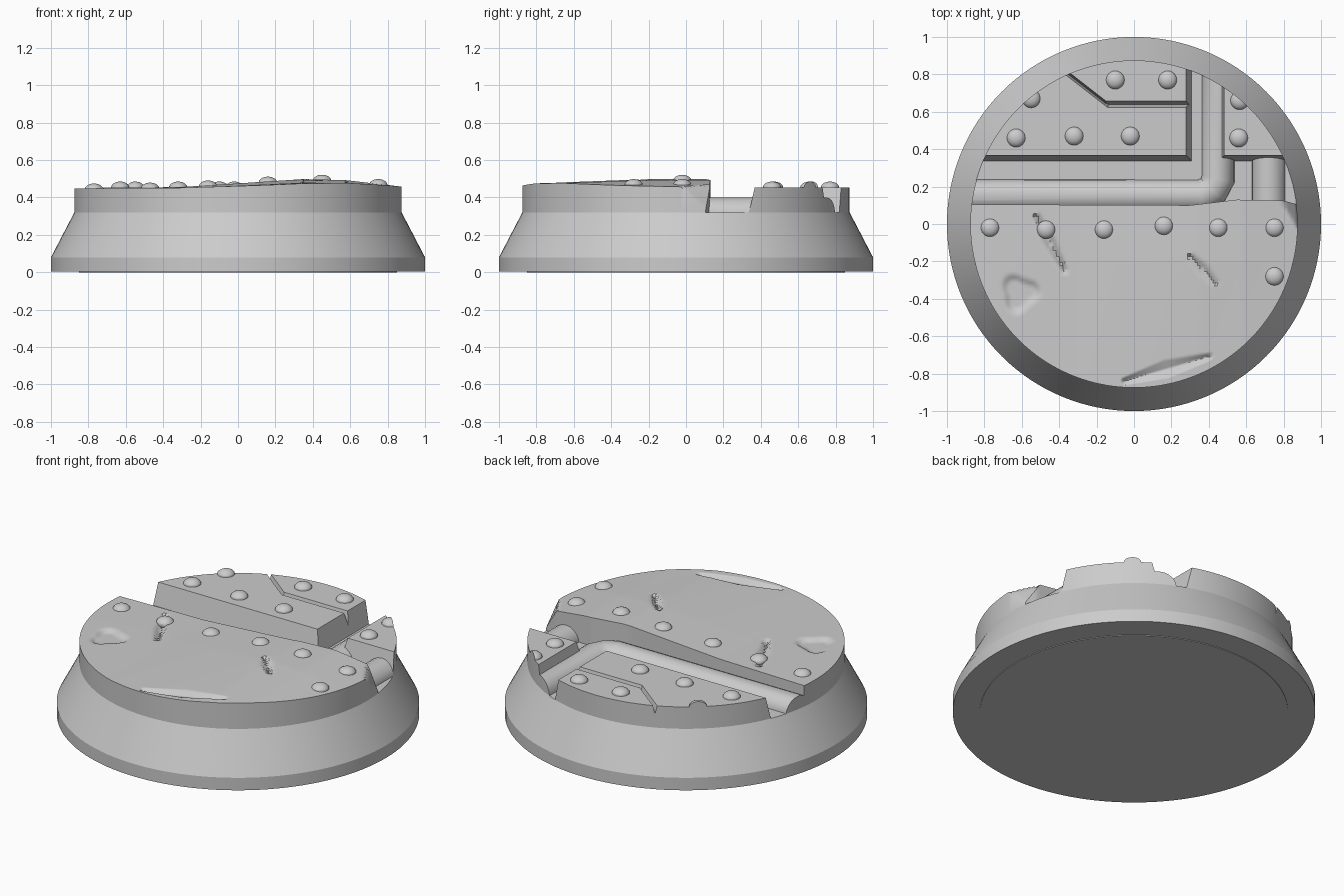
import bpy, bmesh, math
from mathutils import Vector

if "Cube" in bpy.data.objects:
    bpy.data.objects.remove(bpy.data.objects["Cube"])

SEGS, RIM, FLOOR = 128, 0.875, 0.32

grey = bpy.data.materials.new("plain grey")
grey.use_nodes = True
grey.diffuse_color = (0.6, 0.6, 0.6, 1)
grey.node_tree.nodes["Principled BSDF"].inputs["Base Color"].default_value = (0.6, 0.6, 0.6, 1)


def activate(ob):
    bpy.ops.object.select_all(action='DESELECT')
    ob.select_set(True)
    bpy.context.view_layer.objects.active = ob


def face_outward(bm):
    bm.normal_update()
    bmesh.ops.recalc_face_normals(bm, faces=bm.faces)
    if bm.calc_volume(signed=True) < 0:
        bmesh.ops.reverse_faces(bm, faces=bm.faces)


def finish(name, bm):
    face_outward(bm)
    me = bpy.data.meshes.new(name)
    bm.to_mesh(me)
    bm.free()
    me.materials.append(grey)
    ob = bpy.data.objects.new(name, me)
    bpy.context.collection.objects.link(ob)
    return ob


def smooth(ob, angle=20):
    activate(ob)
    bpy.ops.object.shade_smooth_by_angle(angle=math.radians(angle))


def lathe(name, profile):
    bm = bmesh.new()
    vs = [bm.verts.new((r, 0, z)) for r, z in profile]
    edges = [bm.edges.new(p) for p in zip(vs, vs[1:])]
    bmesh.ops.spin(bm, geom=vs + edges, axis=(0, 0, 1), cent=(0, 0, 0),
                   steps=SEGS, angle=math.tau)
    bmesh.ops.remove_doubles(bm, verts=bm.verts, dist=0.0005)
    return finish(name, bm)


# Round plinth with flared skirt, and the rim used to trim the deck parts
smooth(lathe("base_body", [(0, 0), (0.85, 0), (0.85, 0.004), (1, 0.004),
                           (1, 0.08), (RIM, FLOOR), (0, FLOOR)]))
trim = lathe("rim_trimmer", [(0, 0.2), (RIM, 0.2), (RIM, 1), (0, 1)])
trim.hide_render = True


def trim_to_rim(ob):
    activate(ob)
    mod = ob.modifiers.new("trim", 'BOOLEAN')
    mod.operation, mod.solver, mod.object = 'INTERSECT', 'EXACT', trim
    bpy.ops.object.modifier_apply(modifier=mod.name)
    smooth(ob)


def lerp_table(table, x):
    for (x0, z0), (x1, z1) in zip(table, table[1:]):
        if x <= x1:
            return z0 + (z1 - z0) * max(0, (x - x0) / (x1 - x0))
    return table[-1][1]


# Damage on the large plate: start, end, half width, depth
GOUGES = [((-0.52, 0.04), (-0.37, -0.25), 0.035, 0.03),
          ((0.3, -0.17), (0.44, -0.32), 0.03, 0.025),
          ((-0.05, -0.84), (0.4, -0.71), 0.05, 0.02)]
CREST = [(-0.9, 0.447), (-0.3, 0.456), (0, 0.475), (0.35, 0.498), (0.58, 0.492), (0.9, 0.455)]


def deck_height(x, y):
    swell = lerp_table(CREST, x) - 0.447
    z = 0.447 + swell * (1 - 0.5 * max(0, -0.2 - y) / 0.67)
    p = Vector((x, y))
    for a, b, width, depth in GOUGES:
        a, b = Vector(a), Vector(b)
        t = min(1, max(0, (p - a).dot(b - a) / (b - a).length_squared))
        w = width * (1 - abs(2 * t - 1) * 0.6)
        z -= depth * max(0, 1 - (p - a.lerp(b, t)).length / w)
    # shallow irregular crater
    dx, dy = x + 0.61, y + 0.37
    reach = 0.1 + 0.015 * math.sin(3 * math.atan2(dy, dx) + 1)
    z -= 0.018 * min(1, max(0, (reach - math.hypot(dx, dy)) / 0.03))
    # broken right-hand corner
    return max(FLOOR, z - 2 * max(0, (x - 0.8) * 0.86 + (y - 0.1) * 0.5))


# Large front plate: a grid bent into a disc segment, with walls down to the floor
bm = bmesh.new()
bmesh.ops.create_grid(bm, x_segments=120, y_segments=90, size=1)
start, end = -0.4999 * math.pi, math.asin(0.105 / RIM)
for v in bm.verts:
    turn = start + (end - start) * (v.co.y + 1) / 2
    x, y = v.co.x * RIM * math.cos(turn), RIM * math.sin(turn)
    if v.co.y > 0.999:
        y = lerp_table([(-0.9, 0.105), (0.3, 0.1), (0.55, 0.13), (0.8, 0.125), (0.87, 0.105)], x)
    v.co = (x, y, deck_height(x, y))
walls = bmesh.ops.extrude_edge_only(bm, edges=[e for e in bm.edges if e.is_boundary])["geom"]
for v in walls:
    if isinstance(v, bmesh.types.BMVert):
        v.co.z = FLOOR - 0.002
smooth(finish("front_plate", bm), 40)


# Rear plates with sloping walls
def sloped_plate(name, outline, top=0.453, slope=0.032):
    bm = bmesh.new()
    outer = [bm.verts.new((x, y, top)) for x, y in outline]
    face = bm.faces.new(outer)
    bm.normal_update()
    bmesh.ops.inset_region(bm, faces=[face], thickness=slope, use_boundary=True,
                           use_even_offset=True)
    for v in outer:
        v.co.z = 0.31
    bm.faces.new(outer[::-1])
    trim_to_rim(finish(name, bm))


sloped_plate("rear_right_plate", [(-1.2, 0.335), (0.31, 0.335), (0.31, 0.655),
                                  (-0.13, 0.655), (-0.6, 1.02), (-1.2, 1.02)])
sloped_plate("rear_middle_plate", [(-0.16, 0.625), (0.31, 0.625), (0.31, 1.2), (-0.9, 1.2)])
sloped_plate("rear_left_plate", [(0.45, 0.335), (1.2, 0.335), (1.2, 1.2), (0.45, 1.2)])


# Pipes lying in the channels
def pipe(name, path, radius=0.09, z=0.31):
    cu = bpy.data.curves.new(name, 'CURVE')
    cu.dimensions = '3D'
    cu.bevel_depth, cu.bevel_resolution, cu.use_fill_caps = radius, 8, True
    sp = cu.splines.new('POLY')
    sp.points.add(len(path) - 1)
    for pt, (x, y) in zip(sp.points, path):
        pt.co = (x, y, z, 1)
    ob = bpy.data.objects.new(name, cu)
    bpy.context.collection.objects.link(ob)
    activate(ob)
    bpy.ops.object.convert(target='MESH')
    ob = bpy.context.object
    ob.data.materials.clear()
    ob.data.materials.append(grey)
    bm = bmesh.new()
    bm.from_mesh(ob.data)
    bmesh.ops.remove_doubles(bm, verts=bm.verts, dist=0.0005)
    face_outward(bm)
    bm.to_mesh(ob.data)
    bm.free()
    trim_to_rim(ob)


pipe("elbow_pipe", [(-1.1, 0.15), (0.36, 0.15), (0.42, 0.18), (0.45, 0.24), (0.45, 1.1)])
pipe("short_pipe", [(0.72, 0.04), (0.72, 0.4)])


# Domed rivets
def rivet(name, x, y, z):
    bm = bmesh.new()
    bmesh.ops.create_uvsphere(bm, u_segments=24, v_segments=12, radius=0.049)
    for v in bm.verts:
        v.co = (v.co.x + x, v.co.y + y, v.co.z * 0.65 + z)
    trim_to_rim(finish(name, bm))


for i, (x, y) in enumerate([(-0.77, -0.02), (-0.47, -0.03), (-0.16, -0.03), (0.16, -0.01),
                            (0.45, -0.02), (0.75, -0.02), (0.75, -0.28)]):
    rivet(f"front_rivet_{i + 1}", x, y, lerp_table(CREST, x) - 0.006)
for i, (x, y) in enumerate([(-0.63, 0.46), (-0.32, 0.47), (-0.02, 0.47), (-0.55, 0.67),
                            (-0.1, 0.77), (0.18, 0.77), (0.56, 0.46), (0.565, 0.66)]):
    rivet(f"rear_rivet_{i + 1}", x, y, 0.453)
bpy.data.objects.remove(trim)
